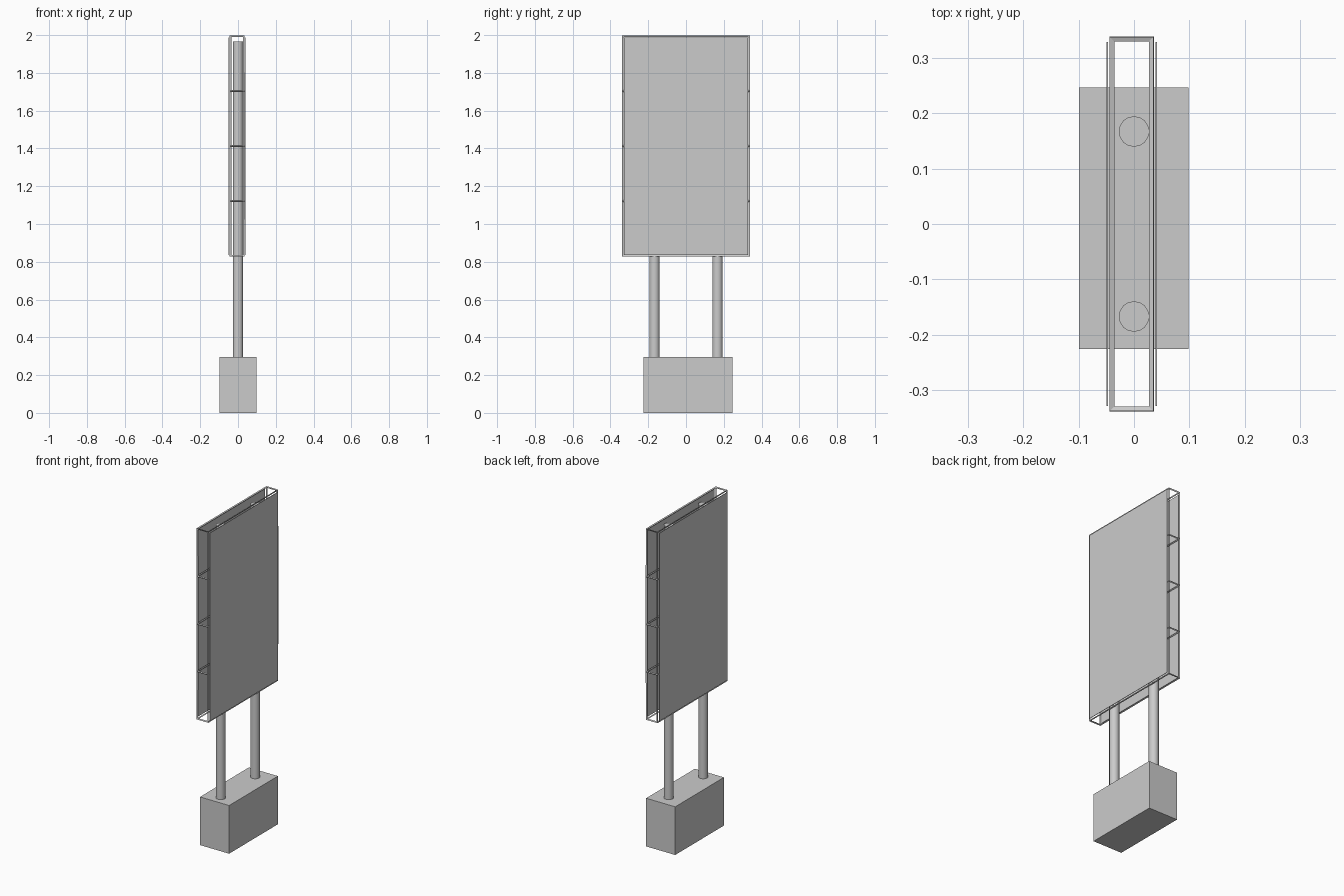
import bpy, bmesh

if "Cube" in bpy.data.objects:
    bpy.data.objects.remove(bpy.data.objects["Cube"])


def new_object(name, bm):
    mesh = bpy.data.meshes.new(name)
    bmesh.ops.recalc_face_normals(bm, faces=bm.faces)
    bm.to_mesh(mesh)
    bm.free()
    obj = bpy.data.objects.new(name, mesh)
    bpy.context.collection.objects.link(obj)
    return obj


def box(name, x0, x1, y0, y1, z0, z1):
    bm = bmesh.new()
    bmesh.ops.create_cube(bm, size=1)
    for v in bm.verts:
        v.co.x = x1 if v.co.x > 0 else x0
        v.co.y = y1 if v.co.y > 0 else y0
        v.co.z = z1 if v.co.z > 0 else z0
    return new_object(name, bm)


# Footing block
box("footing_block", -0.099, 0.098, -0.226, 0.246, 0, 0.295)

# Two round posts
for name, y in (("left_post", -0.167), ("right_post", 0.167)):
    bpy.ops.mesh.primitive_cylinder_add(vertices=16, radius=0.0275, depth=1.675,
                                        location=(0, y, 0.29 + 1.675 / 2))
    bpy.context.object.name = name
    bpy.ops.object.shade_smooth_by_angle()

# Open lattice frame: a box with three loop cuts, turned into bars
T = 0.0105
h = T / 2
x0, x1, y1, z0, z1 = -0.046 + h, 0.0375 - h, 0.34 - h, 0.825 + h, 2.0 - h
bm = bmesh.new()
rings = []
for i in range(5):
    z = z0 + (z1 - z0) * i / 4
    rings.append([bm.verts.new((x, y, z)) for x, y in
                  ((x0, -y1), (x1, -y1), (x1, y1), (x0, y1))])
for a, b in zip(rings, rings[1:]):
    for i in range(4):
        j = (i + 1) % 4
        bm.faces.new((a[i], a[j], b[j], b[i]))
bm.faces.new(rings[0][::-1])
bm.faces.new(rings[-1])
frame = new_object("lattice_frame", bm)
wire = frame.modifiers.new("bars", 'WIREFRAME')
wire.thickness = T
wire.use_even_offset = True
wire.use_replace = True

# Thin display panels on both broad sides
for name, xa, xb in (("right_panel", 0.0388, 0.0415), ("left_panel", -0.0495, -0.0468)):
    box(name, xa, xb, -0.329, 0.329, 0.837, 1.988)
